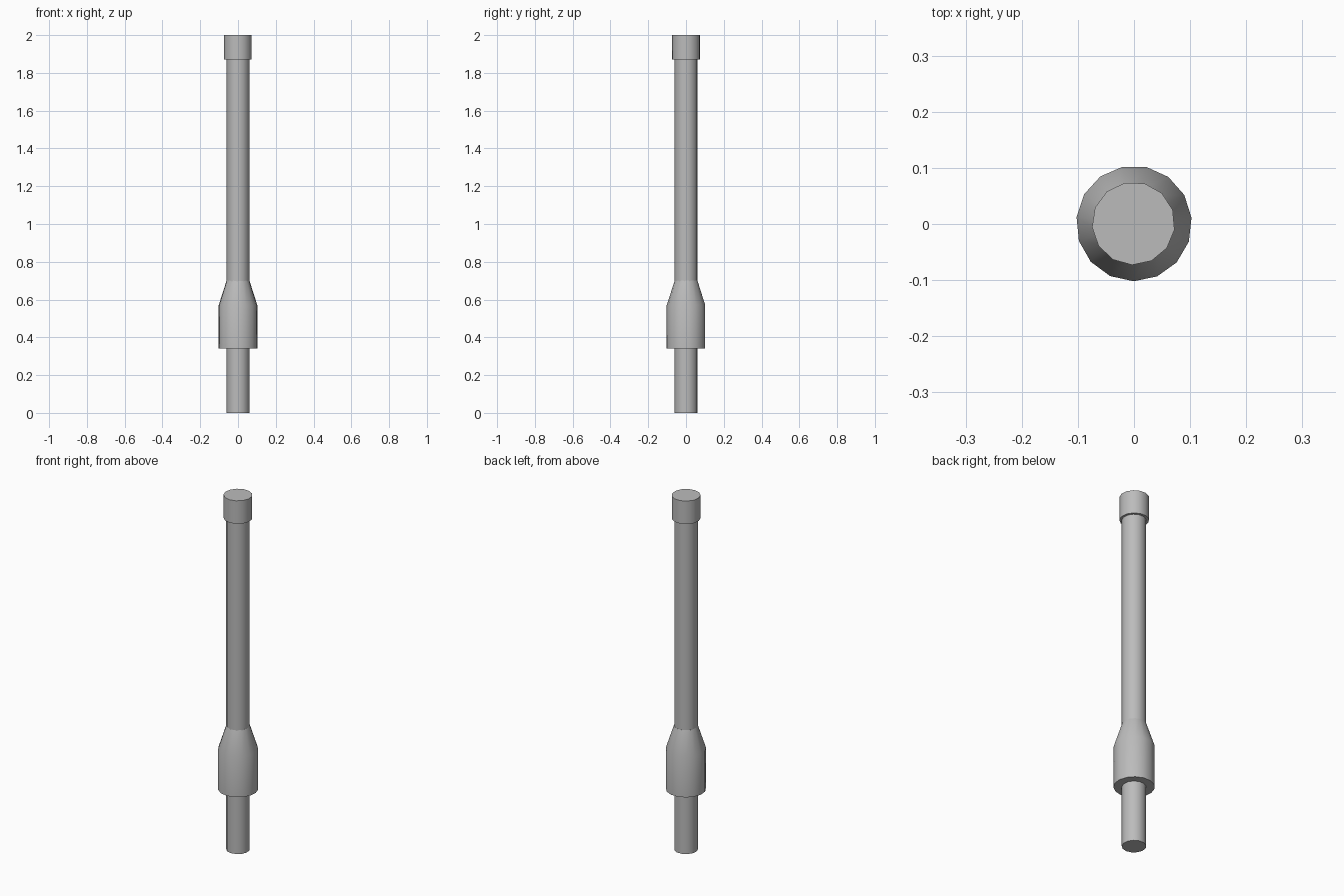
import bpy
import bmesh
from math import cos, sin, tau, radians

cube = bpy.data.objects.get("Cube")
if cube:
    bpy.data.objects.remove(cube)

# Single grey material
GREY = (0.5, 0.5, 0.5, 1)
grey = bpy.data.materials.new("plain grey")
grey.use_nodes = True
grey.diffuse_color = GREY
grey.node_tree.nodes["Principled BSDF"].inputs["Base Color"].default_value = GREY


def lathe(name, profile, sides, phase):
    """Closed turned solid from (radius, height) pairs, bottom to top."""
    bm = bmesh.new()
    rings = []
    for r, z in profile:
        angles = [radians(phase) + tau * i / sides for i in range(sides)]
        rings.append([bm.verts.new((r * cos(a), r * sin(a), z)) for a in angles])
    for low, high in zip(rings, rings[1:]):
        for i in range(sides):
            j = (i + 1) % sides
            bm.faces.new((low[i], low[j], high[j], high[i]))
    bm.faces.new(rings[0][::-1])
    bm.faces.new(rings[-1])
    mesh = bpy.data.meshes.new(name)
    bm.to_mesh(mesh)
    bm.free()
    mesh.materials.append(grey)
    obj = bpy.data.objects.new(name, mesh)
    bpy.context.collection.objects.link(obj)
    bpy.ops.object.select_all(action="DESELECT")
    obj.select_set(True)
    bpy.context.view_layer.objects.active = obj
    bpy.ops.object.shade_smooth_by_angle(angle=radians(35))
    return obj


# Long inner rod
lathe("rod", [(0.061, 0), (0.061, 1.88)], 13, 19)

# Thick sleeve with a tapered shoulder
sleeve = lathe("sleeve", [(0.103, 0.34), (0.103, 0.57), (0.061, 0.70)], 15, 5.6)
sleeve.location.y = 0.001

# End cap
cap = lathe("cap", [(0.074, 1.87), (0.074, 2)], 13, 19)
cap.location = (-0.001, 0.001, 0)
